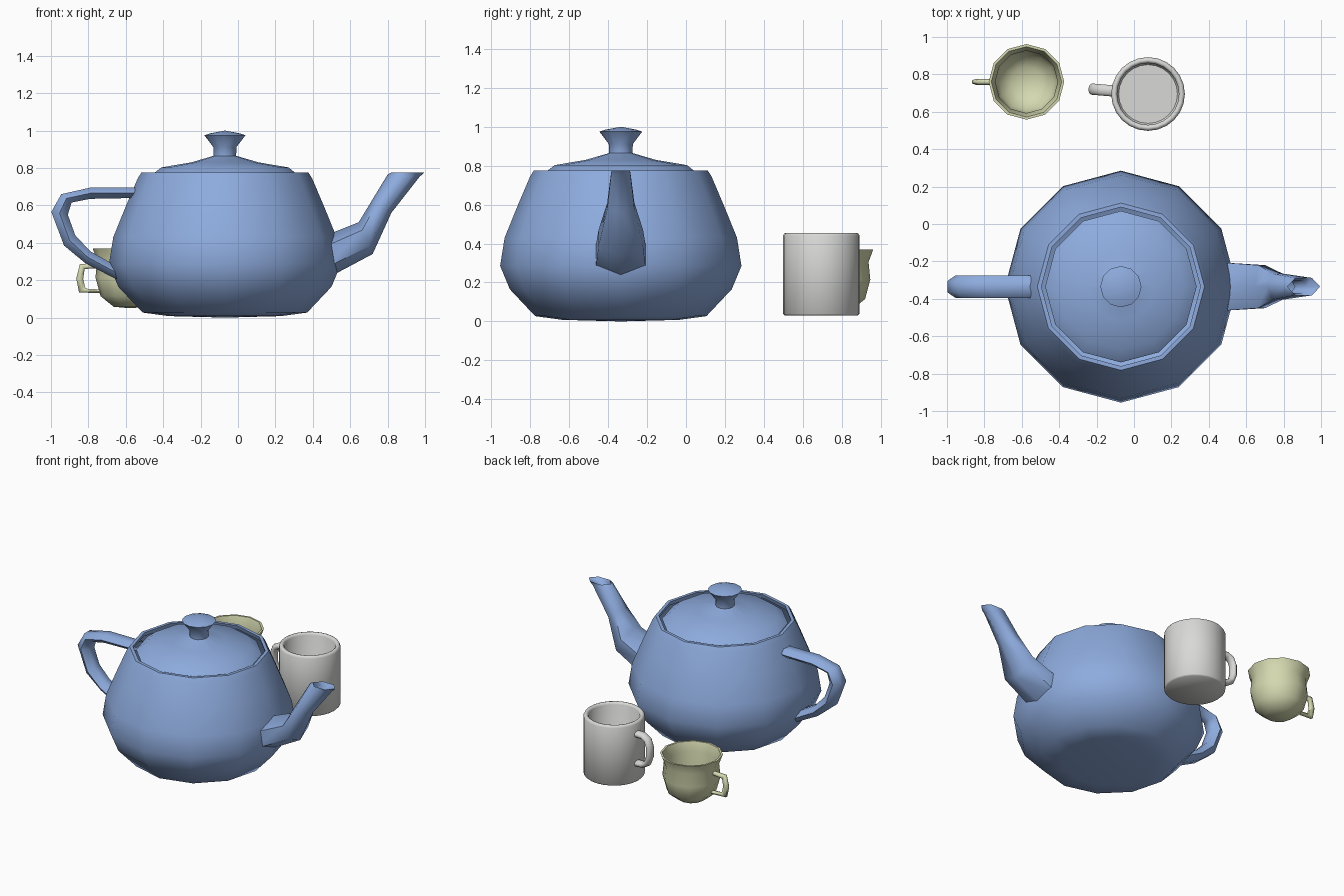
import bpy, bmesh, math
from mathutils import Vector, Matrix


def material(name, rgb):
    m = bpy.data.materials.new(name)
    m.diffuse_color = (*rgb, 1)
    return m


BLUE = material("soft blue", (0.27, 0.41, 0.73))
OLIVE = material("pale olive", (0.66, 0.69, 0.43))
GREY = material("light grey", (0.69, 0.69, 0.68))


def finish(bm, name, mat, angle):
    bmesh.ops.remove_doubles(bm, verts=bm.verts, dist=0.0005)
    bmesh.ops.recalc_face_normals(bm, faces=bm.faces)
    me = bpy.data.meshes.new(name)
    bm.to_mesh(me)
    bm.free()
    me.materials.append(mat)
    ob = bpy.data.objects.new(name, me)
    bpy.context.collection.objects.link(ob)
    bpy.ops.object.select_all(action='DESELECT')
    ob.select_set(True)
    bpy.context.view_layer.objects.active = ob
    bpy.ops.object.shade_smooth_by_angle(angle=math.radians(angle))
    return ob


def bridge(bm, rings):
    """Join consecutive rings of points with quads."""
    vs = [[bm.verts.new(p) for p in r] for r in rings]
    n = len(vs[0])
    for a, b in zip(vs, vs[1:]):
        for i in range(n):
            j = (i + 1) % n
            bm.faces.new((a[i], a[j], b[j], b[i]))


def lathe(name, mat, centre, profile, sides, angle=50):
    """Revolve (radius, height) points about a vertical axis."""
    bm = bmesh.new()
    rings = []
    for r, z in profile:
        rings.append([(centre[0] + r * math.cos(2 * math.pi * i / sides),
                       centre[1] + r * math.sin(2 * math.pi * i / sides), z)
                      for i in range(sides)])
    bridge(bm, rings)
    bmesh.ops.dissolve_degenerate(bm, dist=0.0002, edges=bm.edges)
    return finish(bm, name, mat, angle)


def tube(name, mat, y, sections, sides=6, phase=0.0, angle=65, turn=None):
    """Loft sections (outer x, outer z, inner x, inner z, half width) in the plane y."""
    angs = [phase + 2 * math.pi * i / sides for i in range(sides)]
    cmax = max(math.cos(a) for a in angs)
    smax = max(math.sin(a) for a in angs)
    bm = bmesh.new()
    rings = []
    for ox, oz, ix, iz, w in sections:
        o, i = Vector((ox, y, oz)), Vector((ix, y, iz))
        c, h = (o + i) / 2, (o - i) / 2
        rings.append([c + h * math.cos(a) / cmax + Vector((0, w * math.sin(a) / smax, 0))
                      for a in angs])
    bridge(bm, rings)
    if turn:
        pivot, deg = turn
        bmesh.ops.rotate(bm, verts=bm.verts, cent=pivot,
                         matrix=Matrix.Rotation(math.radians(deg), 3, 'Z'))
    return finish(bm, name, mat, angle)


# Teapot: twelve-sided body with rolled rim, and lid with knob
POT = (-0.07, -0.335)
lathe("teapot_body", BLUE, POT,
      [(0, 0), (0.3, 0.008), (0.44, 0.027), (0.57, 0.165), (0.62, 0.285), (0.597, 0.43),
       (0.53, 0.595), (0.466, 0.745), (0.447, 0.775), (0.425, 0.775), (0.434, 0.745)], 12)
lathe("teapot_lid", BLUE, POT,
      [(0.405, 0.752), (0.34, 0.803), (0.18, 0.83), (0.06, 0.865), (0.062, 0.912),
       (0.11, 0.975), (0.08, 0.985), (0, 1.0)], 12)

# Teapot handle and spout
tube("teapot_handle", BLUE, POT[1],
     [(-0.54, 0.695, -0.53, 0.64, 0.06), (-0.79, 0.695, -0.79, 0.635, 0.06),
      (-0.945, 0.66, -0.89, 0.615, 0.06), (-0.998, 0.565, -0.91, 0.55, 0.06),
      (-0.93, 0.385, -0.87, 0.44, 0.06), (-0.815, 0.29, -0.79, 0.355, 0.06),
      (-0.65, 0.205, -0.64, 0.27, 0.06)], phase=math.pi / 6)
tube("teapot_spout", BLUE, POT[1],
     [(0.457, 0.435, 0.457, 0.2, 0.13), (0.645, 0.51, 0.72, 0.34, 0.115),
      (0.715, 0.625, 0.82, 0.56, 0.07), (0.80, 0.765, 0.97, 0.752, 0.05),
      (0.82, 0.775, 0.995, 0.775, 0.047), (0.815, 0.752, 0.93, 0.752, 0.034),
      (0.78, 0.68, 0.86, 0.66, 0.034)])

# Teacup: flared bowl with inner wall, and thin handle
CUP = (-0.575, 0.76)
lathe("teacup_bowl", OLIVE, CUP,
      [(0, 0.05), (0.09, 0.058), (0.16, 0.115), (0.187, 0.215), (0.178, 0.305), (0.202, 0.37),
       (0.188, 0.37), (0.167, 0.305), (0.174, 0.215), (0.148, 0.125), (0.083, 0.073),
       (0, 0.066)], 12)
tube("teacup_handle", OLIVE, CUP[1],
     [(-0.75, 0.29, -0.75, 0.265, 0.016), (-0.845, 0.287, -0.82, 0.26, 0.016),
      (-0.865, 0.21, -0.828, 0.205, 0.016), (-0.85, 0.135, -0.815, 0.155, 0.016),
      (-0.735, 0.13, -0.735, 0.15, 0.016)], phase=math.pi / 6)

# Mug: straight wall with softened edges, and rounded handle
MUG = (0.075, 0.695)
lathe("mug_body", GREY, MUG,
      [(0, 0.03), (0.188, 0.03), (0.197, 0.039), (0.197, 0.44), (0.19, 0.452), (0.181, 0.455),
       (0.172, 0.452), (0.165, 0.44), (0.165, 0.07), (0.157, 0.06), (0, 0.06)], 24, 46)
tube("mug_handle", GREY, MUG[1],
     [(-0.105, 0.39, -0.105, 0.345, 0.03), (-0.175, 0.39, -0.17, 0.347, 0.03),
      (-0.222, 0.365, -0.19, 0.334, 0.03), (-0.245, 0.31, -0.202, 0.303, 0.03),
      (-0.245, 0.235, -0.202, 0.24, 0.03), (-0.222, 0.175, -0.188, 0.202, 0.03),
      (-0.175, 0.145, -0.165, 0.186, 0.03), (-0.105, 0.14, -0.105, 0.182, 0.03)],
     sides=10, turn=((*MUG, 0), -5))
